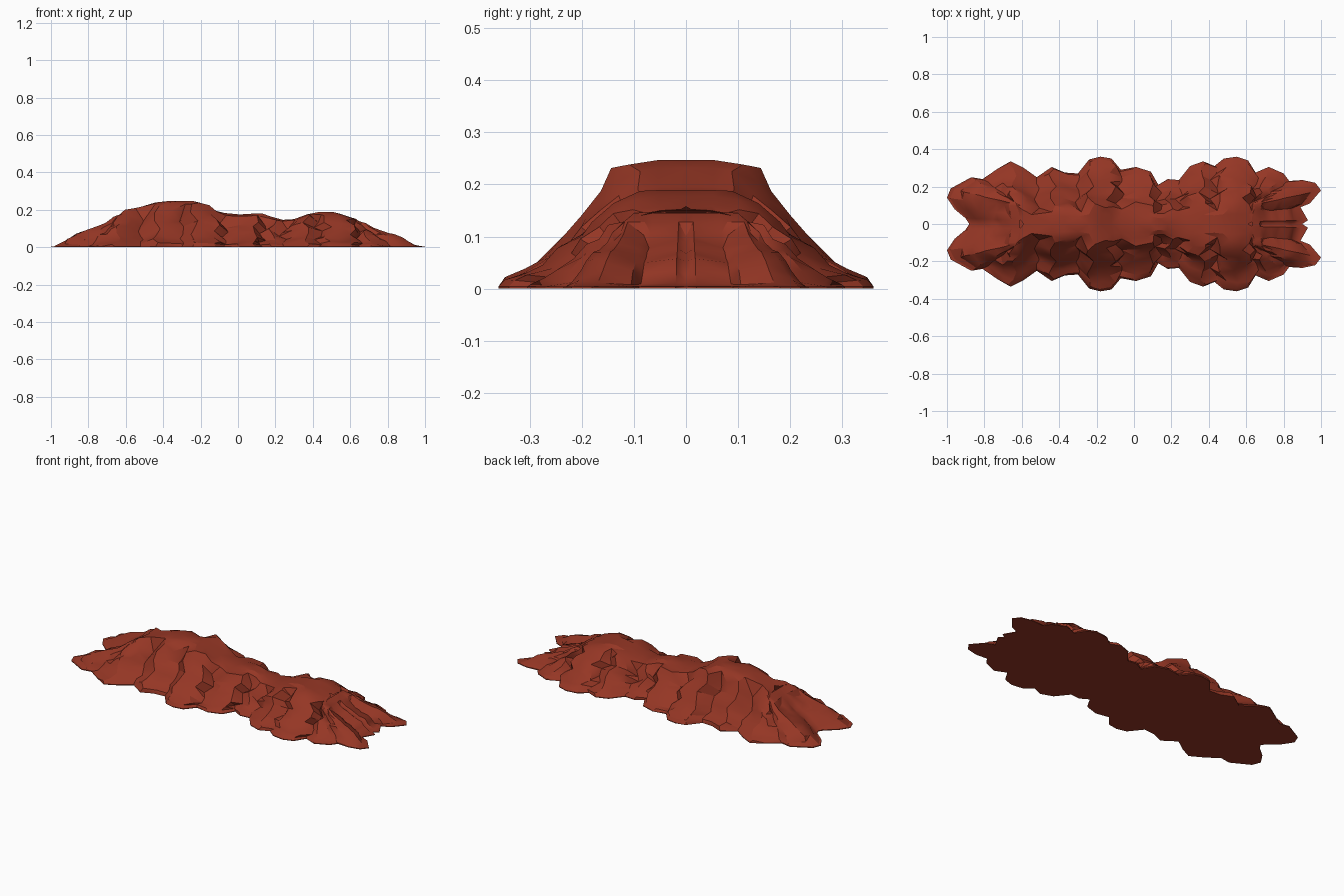
import bpy, bmesh, math, random

if "Cube" in bpy.data.objects:
    bpy.data.objects.remove(bpy.data.objects["Cube"])
random.seed(11)

# Footprint of one half (y > 0), left end to right end
OUT = [(-.88, 0), (-.90, .03), (-.96, .08), (-1, .14), (-.98, .19), (-.87, .25), (-.81, .24),
       (-.73, .295), (-.66, .335), (-.59, .30), (-.52, .25), (-.44, .305), (-.37, .275), (-.30, .27),
       (-.24, .345), (-.18, .36), (-.12, .35), (-.07, .29), (.01, .305), (.09, .28),
       (.13, .21), (.18, .24), (.24, .235), (.30, .31), (.37, .335), (.43, .31),
       (.48, .35), (.55, .36), (.61, .34), (.65, .275), (.72, .305), (.80, .27),
       (.83, .23), (.90, .235), (.97, .22), (1, .18), (.94, .11), (.89, .09), (.93, .02), (.90, 0)]
# Ridge height along x
RIDGE = [(-.62, .19), (-.56, .21), (-.49, .22), (-.42, .247), (-.20, .247), (-.14, .20),
         (-.02, .17), (.04, .18), (.14, .18), (.22, .145), (.30, .15), (.40, .187),
         (.52, .19), (.58, .165), (.64, .15)]
# Cross-section: share of distance from the ridge, share of ridge height
SECTION = [(0, 1), (.15, 1), (.27, .975), (.37, .84), (.47, .68), (.56, .54),
           (.66, .39), (.77, .25), (.88, .15), (.965, .09), (1, 0)]


def lerp(table, x):
    for (a, p), (b, q) in zip(table, table[1:]):
        if x <= b:
            return p + (q - p) * max(0, (x - a) / (b - a))
    return table[-1][1]


# Rock surface: rays from the ridge to the footprint, stepped by the section
bm = bmesh.new()
n, last = len(OUT), len(SECTION) - 1
rays = []
for i, (x, y) in enumerate(OUT):
    sx = min(.63, max(-.61, x))
    end = min(1, abs(x - sx) / .2)                  # ends fall off without a plateau
    sy = .10 * end * min(1, y / .15)                # and start from a broad brow
    r = math.hypot(x - sx, y)
    a, b = OUT[max(0, i - 1)], OUT[min(n - 1, i + 1)]
    bulge = max(-.22, min(.12, 5 * (r - math.hypot((a[0] + b[0]) / 2 - sx, (a[1] + b[1]) / 2))))
    bulge *= 1 - .7 * end
    step = random.uniform(-.04, .04)                # each buttress has its own ledges
    ray = []
    for k, (t, f) in enumerate(SECTION):
        f = f * (1 - end) + ((1 - t) * .95 + .03 * math.sin(t * math.pi * 4)) * end
        if 1 < k < last:
            f *= 1 + bulge * (1 if t > .35 else .1)
            if t > .25:
                t += (step * (1 - t) * 1.6 + random.uniform(-.03, .02)) * (t < .9)
                f += random.uniform(-.035, .025) * (t < .9)
        px, py = sx + (x - sx) * t, sy + (y - sy) * t
        if 1 < k < last and 0 < i < n - 1:          # rows slide so the clefts wander
            px += (.028 * math.sin(9 * x + 1.9 * k) * (1 - t * .6) + random.uniform(-.01, .01)) * (1 - .6 * end)
        top = lerp(RIDGE, sx)
        z = max(.004, min(top, top * f))
        ray.append(bm.verts.new((px, py, z)))
    rays.append(ray)
for a, b in zip(rays, rays[1:]):
    for k in range(last):
        bm.faces.new((a[k], a[k + 1], b[k + 1], b[k]))

# Flat underside
rim = [bm.verts.new((r[-1].co.x, r[-1].co.y, 0)) for r in rays]
for i in range(n - 1):
    bm.faces.new((rays[i][-1], rim[i], rim[i + 1], rays[i + 1][-1]))
bm.faces.new(rim)
bmesh.ops.remove_doubles(bm, verts=bm.verts, dist=.001)
bmesh.ops.triangulate(bm, faces=[f for f in bm.faces if len(f.verts) == 4],
                      quad_method='SHORT_EDGE')
bmesh.ops.recalc_face_normals(bm, faces=bm.faces)
up = sum(f.normal.z * f.calc_area() for f in bm.faces if f.calc_center_median().z > .01)
if up < 0:
    bmesh.ops.reverse_faces(bm, faces=bm.faces)

mesh = bpy.data.meshes.new("rock_ridge")
bm.to_mesh(mesh)
bm.free()
rock = bpy.data.objects.new("rock_ridge", mesh)
bpy.context.collection.objects.link(rock)

# Red sandstone
mat = bpy.data.materials.new("red_sandstone")
mat.diffuse_color = (.30, .037, .018, 1)
mat.use_nodes = True
mat.node_tree.nodes["Principled BSDF"].inputs["Base Color"].default_value = mat.diffuse_color
mesh.materials.append(mat)

# Mirrored back to front
bpy.context.view_layer.objects.active = rock
rock.select_set(True)
bpy.ops.object.shade_smooth_by_angle(angle=math.radians(28))
mod = rock.modifiers.new("mirror", 'MIRROR')
mod.use_axis = (False, True, False)
mod.merge_threshold = .002
